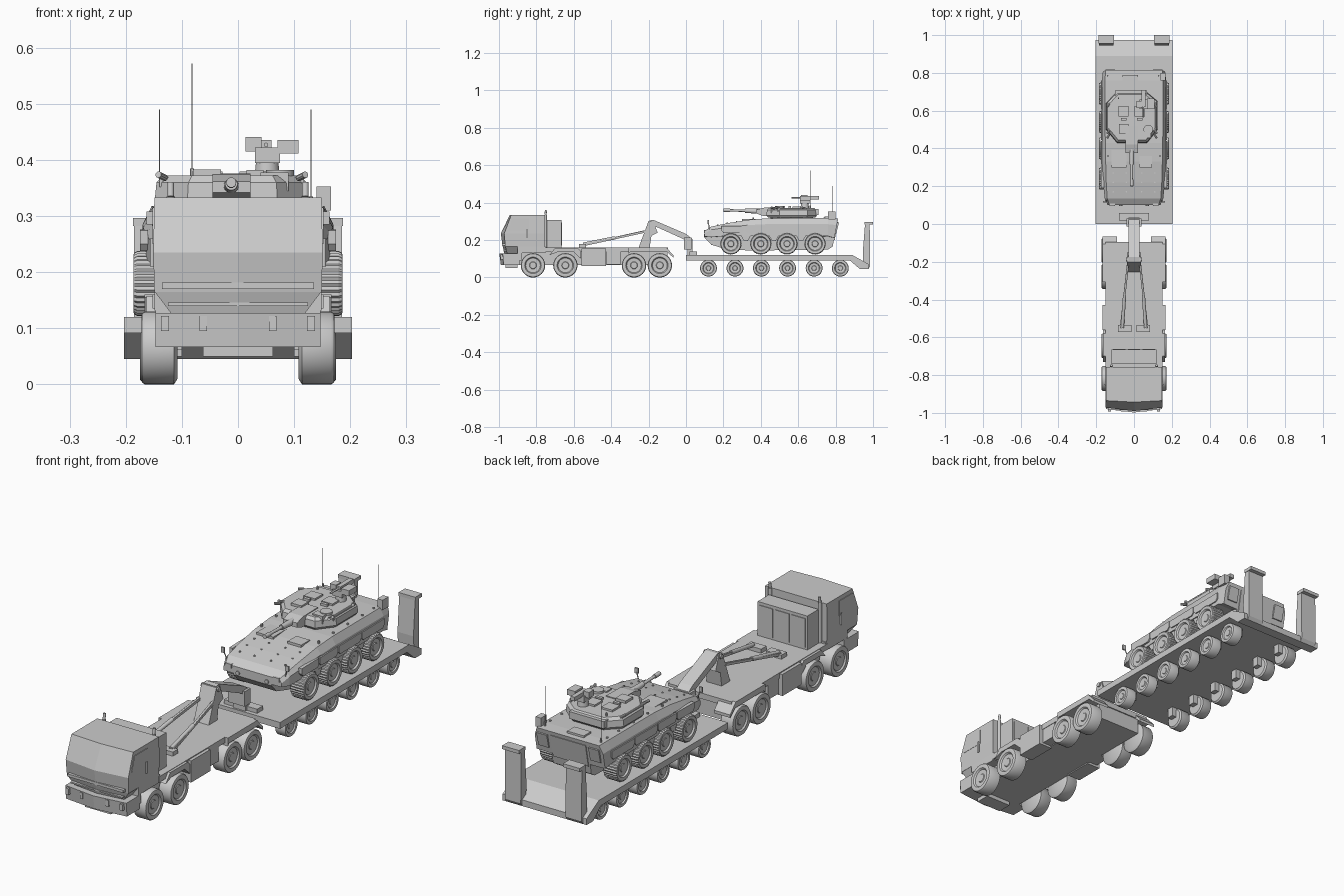
import bpy, bmesh
from math import sin, cos, pi
from mathutils import Vector


def finish(name, bm, smooth=False):
    bmesh.ops.remove_doubles(bm, verts=bm.verts, dist=1e-5)
    bmesh.ops.recalc_face_normals(bm, faces=bm.faces)
    me = bpy.data.meshes.new(name)
    bm.to_mesh(me)
    bm.free()
    ob = bpy.data.objects.new(name, me)
    bpy.context.collection.objects.link(ob)
    if smooth:
        bpy.ops.object.select_all(action='DESELECT')
        ob.select_set(True)
        bpy.context.view_layer.objects.active = ob
        bpy.ops.object.shade_smooth_by_angle(angle=0.6)
    return ob


def loft(name, rings, smooth=False, closed=False):
    """Skin a list of equal-length point rings, capping the ends unless closed."""
    bm = bmesh.new()
    vs = [[bm.verts.new(p) for p in r] for r in rings]
    n = len(vs[0])
    for k in range(len(vs) if closed else len(vs) - 1):
        a, b = vs[k], vs[(k + 1) % len(vs)]
        for i in range(n - 1 if closed else n):
            j = (i + 1) % n
            bm.faces.new((a[i], a[j], b[j], b[i]))
    if not closed:
        bm.faces.new(vs[0])
        bm.faces.new(vs[-1])
    return finish(name, bm, smooth)


def prism(name, pts, x0, x1, mirror=False):
    for s in ((1, -1) if mirror else (1,)):
        loft(name, [[(s * x, y, z) for y, z in pts] for x in (x0, x1)])


def box(name, x0, x1, y0, y1, z0, z1, mirror=False):
    prism(name, [(y0, z0), (y1, z0), (y1, z1), (y0, z1)], x0, x1, mirror)


def rod(name, a, b, r0, r1=None, n=12):
    a, b = Vector(a), Vector(b)
    q = (b - a).to_track_quat('Z', 'Y')
    r1 = r0 if r1 is None else r1
    ring = lambda c, r: [c + q @ Vector((r * cos(2 * pi * (i + .5) / n), r * sin(2 * pi * (i + .5) / n), 0)) for i in range(n)]
    return loft(name, [ring(a, r0), ring(b, r1)], n > 6)


def wheel(name, y, z, r, xi, xo, tread=0.0, n=40):
    """Tyre, rim and hub turned around x, one on each side."""
    w = xo - xi
    prof = [(xi, 0), (xi, .85), (xi + .1 * w, 1), (xo - .1 * w, 1), (xo - .02 * w, .95), (xo, .9),
            (xo - .02 * w, .68), (xo - .05 * w, .65), (xo - .12 * w, .6), (xo - .14 * w, .3), (xo - .1 * w, .26), (xo - .1 * w, 0)]
    for s in (1, -1):
        rings = []
        for i in range(n):
            t = 2 * pi * i / n
            k = 1 - tread * (i % 2)
            rings.append([(s * x, y + r * f * (k if f > .94 else 1) * cos(t), z + r * f * (k if f > .94 else 1) * sin(t)) for x, f in prof])
        loft(name, rings, not tread, True)


# truck cab: stacked outlines with a slightly pointed front
def outline(z, hw, ye, yc, yb):
    return [(-hw, yb, z), (-hw, ye, z), (0, yc, z), (hw, ye, z), (hw, yb, z)]


loft("cab", [outline(.165, .149, -.966, -.98, -.757), outline(.235, .151, -.972, -.99, -.757),
             outline(.333, .149, -.935, -.943, -.757)])
loft("cab_grille", [outline(.125, .118, -.955, -.97, -.89), outline(.166, .149, -.966, -.98, -.89)])
loft("front_bumper", [outline(.067, .147, -.975, -.99, -.89), outline(.127, .147, -.98, -.998, -.89)])
box("under_bar", -.062, .062, -.965, -.9, .05, .07)
box("grille_bar", -.135, .135, -.984, -.96, .17, .182)
box("lower_grille_bar", -.125, .125, -.976, -.95, .14, .146)
for x in (.13, .062):
    box("headlight", x - .007, x + .007, -.992, -.96, .095, .122, True)
box("cab_step", .12, .147, -.9, -.878, .09, .165, True)
prism("side_window", [(-.95, .25), (-.93, .315), (-.84, .315), (-.84, .25)], .145, .152, True)
for s in (1, -1):
    rod("door_handle", (s * .153, -.85, .21), (s * .153, -.85, .26), .004)
    rod("exhaust", (s * .12, -.752, .16), (s * .12, -.752, .335), .008)
    rod("exhaust_tip", (s * .12, -.752, .335), (s * .12, -.748, .36), .006)

# equipment box behind the cab
box("equipment_box", -.12, .12, -.742, -.665, .155, .308)
for x in (-.078, 0, .078):
    box("box_panel", x - .033, x + .033, -.67, -.662, .17, .295)

# truck chassis, deck and fenders
box("chassis", -.107, .107, -.95, -.1, .067, .14)
box("truck_deck", -.152, .152, -.76, -.095, .135, .16)
box("cab_floor", -.149, .149, -.9, -.75, .132, .167)
prism("rear_fender", [(-.308, .125), (-.308, .16), (-.105, .16), (-.066, .118), (-.066, .105), (-.1, .135), (-.3, .135)], .09, .167, True)
prism("middle_fender", [(-.73, .12), (-.7, .158), (-.58, .158), (-.562, .14), (-.562, .1), (-.6, .135), (-.69, .135)], .1, .163, True)
box("tool_box", .1, .166, -.56, -.428, .062, .156, True)
box("fuel_tank", .1, .15, -.425, -.35, .07, .15, True)
for y in (-.818, -.645, -.278, -.14):
    wheel("truck_wheel", y, .065, .065, .108, .172)

# coupling tower, struts and gooseneck
prism("coupling_tower", [(-.255, .155), (-.2, .303), (-.175, .303), (-.152, .24), (-.185, .222), (-.195, .155)], -.036, .036)
prism("gooseneck", [(-.195, .305), (-.175, .308), (0, .233), (.035, .205), (.035, .11), (.008, .11), (.008, .19), (-.02, .208), (-.19, .285)], -.03, .03)
box("gooseneck_joint", -.04, .04, -.012, .03, .15, .215)
for s in (1, -1):
    rod("strut", (s * .07, -.555, .172), (s * .033, -.22, .245), .008, n=4)
    rod("strut_cylinder", (s * .062, -.55, .178), (s * .05, -.38, .212), .009)
    rod("strut_piston", (s * .05, -.38, .212), (s * .033, -.22, .248), .005)
box("strut_base", .012, .086, -.572, -.535, .155, .178, True)
rod("tower_pin", (-.042, -.188, .292), (.042, -.188, .292), .01)
box("hitch_plate", -.08, .08, .018, .058, .11, .138)

# trailer bed, wheels and folded ramps
prism("trailer_bed", [(0, .12), (.89, .12), (.975, .072), (.975, .045), (.93, .045), (.875, .092), (0, .092)], -.203, .203)
for y in (.12, .262, .403, .543, .685, .825):
    wheel("trailer_wheel", y, .05, .045, .122, .175, n=32)
    box("axle_hanger", .1, .124, y - .015, y + .015, .05, .095, True)
prism("ramp", [(.95, .05), (.945, .13), (.957, .285), (.982, .285), (.985, .06), (.975, .045)], .108, .185, True)
box("ramp_lip", .106, .187, .955, 1.0, .282, .297, True)


# eight-wheeled armoured vehicle hull: (y, belly z, sill z, half width, crease z, roof half width, roof z, lean)
def section(y, zb, zs, hw, zm, ht, zt, lean=0):
    half = [(.092, zb), (.093, zs), (hw, zs + .001), (hw, zm), (ht, zt)]
    pts = [(x, z) for x, z in half] + [(-x, z) for x, z in reversed(half)]
    return [(x, y + lean * (z - zt), z) for x, z in pts]


loft("vehicle_hull", [section(.1, .212, .218, .14, .235, .13, .25), section(.135, .175, .215, .155, .255, .142, .272),
                      section(.22, .15, .222, .164, .268, .147, .29), section(.33, .145, .222, .169, .28, .15, .308),
                      section(.43, .145, .222, .17, .285, .152, .316), section(.76, .15, .22, .17, .285, .154, .318),
                      section(.814, .165, .21, .165, .28, .15, .315, .2)])
for y0, y1 in ((.19, .31), (.315, .44), (.445, .6), (.605, .76)):
    prism("side_armour", [(y0, .25), (y0 + .01, .238), (y1 - .01, .238), (y1, .25), (y1, .276), (y0, .274)], .16, .175, True)
for y in (.24, .4, .54, .69):
    wheel("vehicle_wheel", y, .18, .058, .118, .186, .05, 64)
for y in (.32, .47, .615):
    prism("wheel_gap_armour", [(y - .035, .24), (y + .035, .24), (y + .01, .195), (y - .01, .195)], .09, .165, True)
prism("rear_door", [(.795, .2), (.814, .298), (.808, .298), (.785, .2)], -.085, .085)
prism("rear_stowage", [(.78, .235), (.803, .235), (.818, .295), (.8, .295)], .1, .15, True)
box("side_case", .14, .166, .76, .8, .31, .353)
box("driver_hatch", .03, .095, .3, .36, .295, .314)
box("engine_grille", -.12, -.04, .3, .4, .295, .313)
box("roof_hatch", -.06, .02, .74, .79, .312, .325)
for s in (1, -1):
    rod("mirror_stalk", (s * .14, .125, .255), (s * .155, .12, .295), .0025, n=6)
    box("front_mirror", s * .147, s * .163, .115, .122, .285, .308)
    box("front_light", s * .1, s * .13, .096, .12, .238, .255)
    rod("tow_eye", (s * .07, .095, .225), (s * .07, .12, .225), .009)
    for y in (.17, .22, .27):
        for x in (.04, .11):
            z = .28 + (y - .17) * .18
            rod("bolt", (s * x, y, z - .006), (s * x, y, z + .004), .004, n=8)
    for y in (.36, .46, .56, .66, .74):
        rod("roof_bolt", (s * .138, y, .308), (s * .138, y, .322), .005, n=8)

# turret with gun
foot = [(-.09, .7), (.065, .7), (.125, .65), (.125, .5), (.07, .43), (-.09, .43), (-.148, .5), (-.148, .64)]
lay = lambda k, z: [(-.012 + (x + .012) * k, .565 + (y - .565) * k, z) for x, y in foot]
rod("turret_ring", (-.012, .565, .305), (-.012, .565, .33), .115, n=32)
loft("turret", [lay(.93, .32), lay(1, .332), lay(.98, .36), lay(.9, .372)])
prism("gun_cover", [(.375, .342), (.375, .362), (.42, .374), (.52, .376), (.52, .33), (.41, .33)], -.045, .022)
rod("gun_sleeve", (-.012, .41, .353), (-.012, .315, .357), .015, .011, 16)
rod("gun_barrel", (-.012, .32, .357), (-.012, .2, .36), .007, .006)
rod("muzzle", (-.012, .235, .359), (-.012, .2, .36), .009)
for x in (-.055, .03):
    box("turret_hatch", x - .027, x + .027, .57, .625, .365, .38)
    box("periscope", x - .015, x + .015, .548, .562, .365, .382)
rod("sight_base", (.075, .5, .355), (.075, .5, .382), .025, n=20)
box("gunner_sight", .04, .09, .455, .49, .345, .378)
box("turret_bin", -.1, .07, .67, .708, .335, .366)
for x in (-.13, .108):
    for y in (.475, .5, .64):
        rod("smoke_launcher", (x, y, .368), (x + (.012 if x > 0 else -.012), y - .02, .374), .006, n=10)
    box("launcher_base", x - .01, x + .01, .49, .64, .352, .37)
box("turret_box", -.08, -.03, .48, .53, .362, .383)

# remote weapon station
rod("station_post", (.052, .635, .36), (.052, .635, .4), .024, .02, 16)
box("station_yoke", .03, .075, .61, .66, .395, .422)
box("station_optic", .013, .042, .615, .65, .415, .441)
box("ammo_box", .07, .108, .61, .665, .412, .436)
rod("station_gun", (.05, .565, .427), (.05, .66, .427), .004)
box("station_receiver", .04, .06, .62, .71, .418, .436)

# whip antennas
for x, y, z0, z1 in ((-.14, .785, .31, .49), (.13, .785, .31, .49), (-.082, .665, .36, .572)):
    rod("antenna_base", (x, y, z0), (x, y, z0 + .025), .004, n=8)
    rod("antenna", (x, y, z0), (x, y, z1), .0007, n=6)
